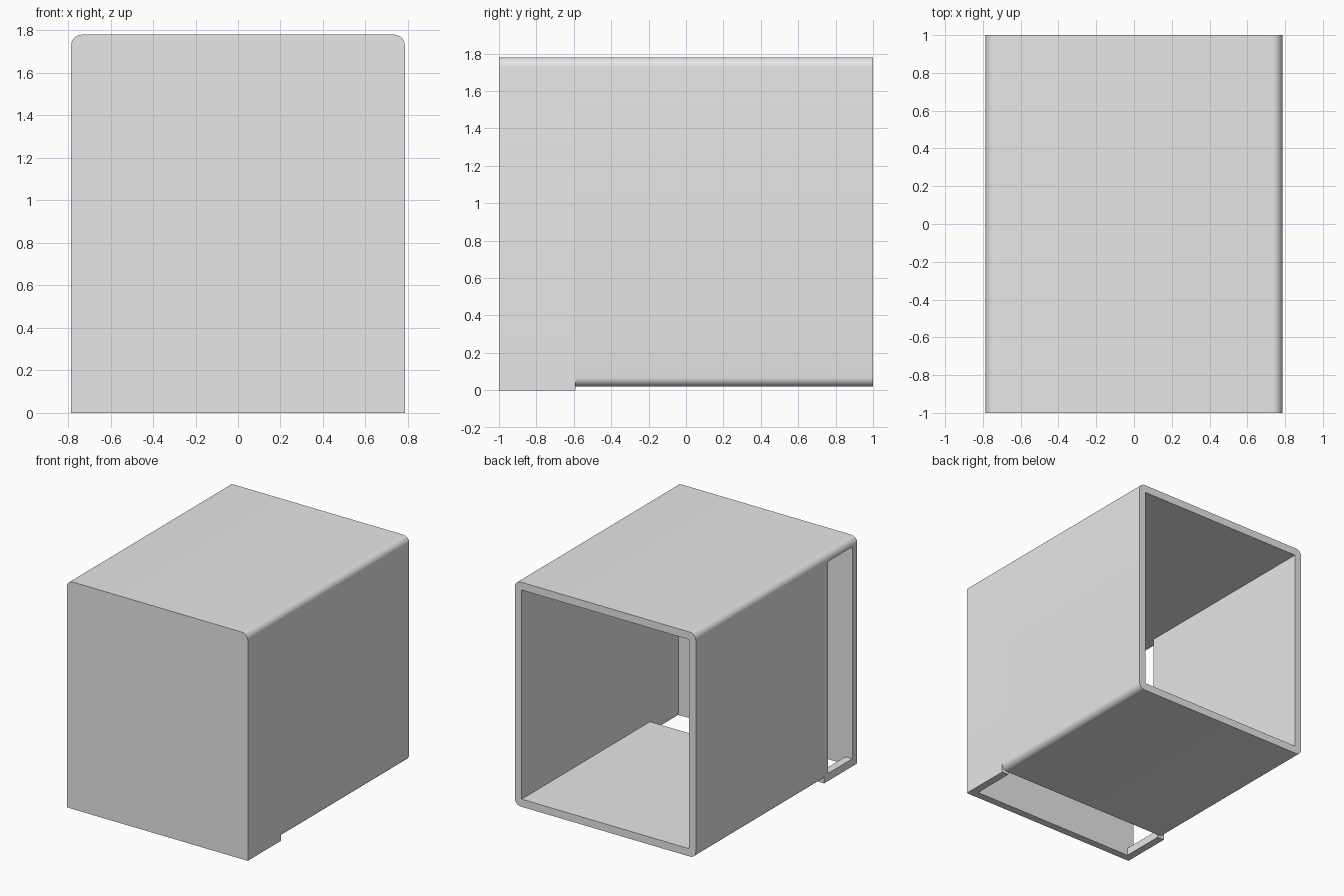
import bpy
import bmesh
from math import sin, cos, pi

if "Cube" in bpy.data.objects:
    bpy.data.objects.remove(bpy.data.objects["Cube"], do_unlink=True)

HALF_W, HEIGHT, RADIUS, WALL = 0.785, 1.78, 0.05, 0.06
STEP_Y, STEP_Z = -0.59, 0.02
INNER = HALF_W - WALL
CEILING = HEIGHT - WALL

grey = bpy.data.materials.new("light grey")
grey.use_nodes = True
grey.diffuse_color = (0.8, 0.8, 0.8, 1)
grey.node_tree.nodes["Principled BSDF"].inputs["Base Color"].default_value = (0.8, 0.8, 0.8, 1)


def prism(name, outline, y0, y1):
    """Extrude an x-z outline from y0 to y1."""
    bm = bmesh.new()
    face = bm.faces.new([bm.verts.new((x, y0, z)) for x, z in outline])
    out = bmesh.ops.extrude_face_region(bm, geom=[face])["geom"]
    verts = [v for v in out if isinstance(v, bmesh.types.BMVert)]
    bmesh.ops.translate(bm, verts=verts, vec=(0, y1 - y0, 0))
    bmesh.ops.recalc_face_normals(bm, faces=bm.faces)
    mesh = bpy.data.meshes.new(name)
    bm.to_mesh(mesh)
    bm.free()
    mesh.materials.append(grey)
    obj = bpy.data.objects.new(name, mesh)
    bpy.context.collection.objects.link(obj)
    return obj


def box(name, x0, x1, y0, y1, z0, z1):
    return prism(name, [(x0, z0), (x1, z0), (x1, z1), (x0, z1)], y0, y1)


def arc(cx, cz, start, steps=8):
    """Quarter-circle corner."""
    angles = [start + pi / 2 * i / steps for i in range(steps + 1)]
    return [(cx + RADIUS * cos(a), cz + RADIUS * sin(a)) for a in angles]


cx, top, low = HALF_W - RADIUS, HEIGHT - RADIUS, STEP_Z + RADIUS
upper = arc(cx, top, 0) + arc(-cx, top, pi / 2)

# Outer body, rounded all round, and the front section with square lower corners
housing = prism("housing", upper + arc(-cx, low, pi) + arc(cx, low, 1.5 * pi), STEP_Y, 1)
front = prism("front_section", upper + [(-HALF_W, 0), (HALF_W, 0)], -1, STEP_Y)

# Hollow interior open at the back, gap in the floor, and tall side window
cavity = box("cavity", -INNER, INNER, -1 + WALL, 1.2, STEP_Z + WALL, CEILING)
floor_gap = box("floor_gap", -INNER, INNER, -1 + WALL, STEP_Y, -0.2, 0.5)
window = box("side_window", -1, -0.5, -1 + WALL, -0.64, WALL, CEILING)

helpers = [front, cavity, floor_gap, window]
for helper in helpers:
    helper.hide_render = True
    mod = housing.modifiers.new(helper.name, "BOOLEAN")
    mod.operation = "UNION" if helper is front else "DIFFERENCE"
    mod.solver = "EXACT"
    mod.object = helper

# Bake the cuts and discard the helpers
bpy.context.view_layer.update()
depsgraph = bpy.context.evaluated_depsgraph_get()
baked = bpy.data.meshes.new_from_object(housing.evaluated_get(depsgraph))
housing.modifiers.clear()
housing.data = baked
for helper in helpers:
    bpy.data.objects.remove(helper, do_unlink=True)

# Smooth rounded corners, crisp edges elsewhere
bpy.ops.object.select_all(action="DESELECT")
housing.select_set(True)
bpy.context.view_layer.objects.active = housing
bpy.ops.object.shade_smooth_by_angle(angle=pi / 6)
